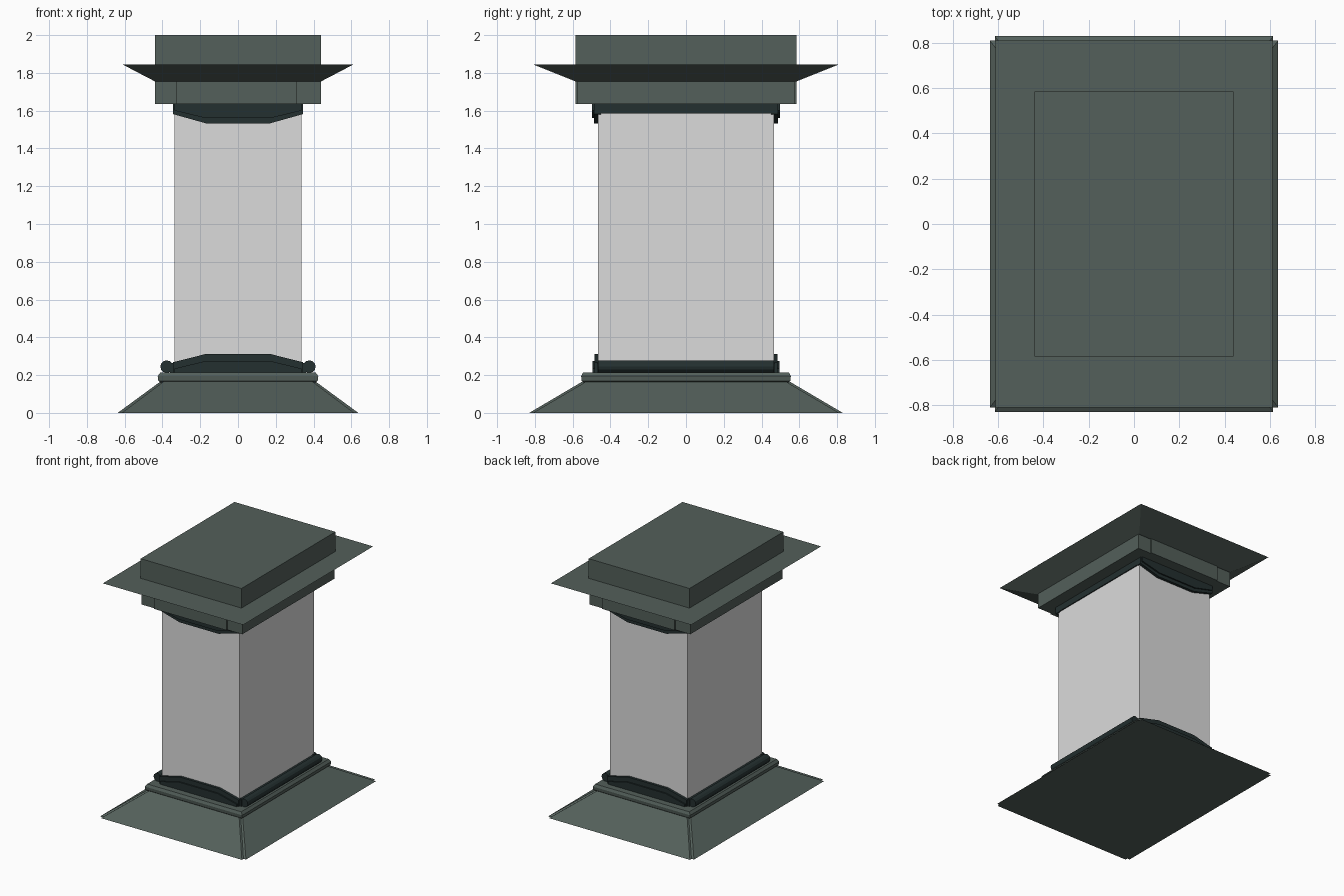
import bpy, bmesh, math
from mathutils import Matrix

if "Cube" in bpy.data.objects:
    bpy.data.objects.remove(bpy.data.objects["Cube"])


def material(name, rgb):
    m = bpy.data.materials.new(name)
    m.diffuse_color = (*rgb, 1.0)
    m.use_nodes = True
    m.node_tree.nodes["Principled BSDF"].inputs["Base Color"].default_value = m.diffuse_color
    return m


GREEN = material("grey_green", (0.087, 0.116, 0.103))
DARK = material("dark_green", (0.017, 0.029, 0.029))
STONE = material("light_grey", (0.71, 0.71, 0.71))


def finish(name, bm, mat):
    bmesh.ops.recalc_face_normals(bm, faces=bm.faces)
    me = bpy.data.meshes.new(name)
    bm.to_mesh(me)
    bm.free()
    me.materials.append(mat)
    ob = bpy.data.objects.new(name, me)
    bpy.context.collection.objects.link(ob)
    return ob


def stack(name, rings, mat):
    """Closed rectangular moulding from rings of (z, half x, half y)."""
    bm = bmesh.new()
    loops = [[bm.verts.new((sx * hx, sy * hy, z))
              for sx, sy in ((-1, -1), (1, -1), (1, 1), (-1, 1))]
             for z, hx, hy in rings]
    for a, b in zip(loops, loops[1:]):
        for i in range(4):
            j = (i + 1) % 4
            bm.faces.new((a[i], a[j], b[j], b[i]))
    bm.faces.new(loops[0])
    bm.faces.new(loops[-1])
    return finish(name, bm, mat)


def plate(name, outline, y0, y1, mat, turn=False):
    """Outline in x, z extruded along y; turn puts it on the back."""
    bm = bmesh.new()
    face = bm.faces.new([bm.verts.new((x, y0, z)) for x, z in outline])
    new = bmesh.ops.extrude_face_region(bm, geom=[face])["geom"]
    bmesh.ops.translate(bm, vec=(0, y1 - y0, 0),
                        verts=[v for v in new if isinstance(v, bmesh.types.BMVert)])
    if turn:
        bmesh.ops.rotate(bm, verts=bm.verts, matrix=Matrix.Rotation(math.pi, 3, 'Z'))
    return finish(name, bm, mat)


def arch(hx, z_flat, z_side, z_mid):
    """Plate outline with a flat edge and a raised middle."""
    return [(-hx, z_flat), (hx, z_flat), (hx, z_side),
            (0.17, z_mid), (-0.17, z_mid), (-hx, z_side)]


# Flared base skirt: two crossing pieces give the notched corners
stack("skirt_front_back", [(0, 0.615, 0.83), (0.165, 0.395, 0.55)], GREEN)
stack("skirt_sides", [(0, 0.637, 0.81), (0.165, 0.412, 0.53)], GREEN)

# Chamfered ledge above the skirt
stack("base_ledge", [(0.16, 0.41, 0.54), (0.17, 0.422, 0.552),
                     (0.195, 0.425, 0.555), (0.215, 0.41, 0.545)], GREEN)

# Shaft
stack("shaft", [(0.2, 0.337, 0.465), (1.64, 0.337, 0.465)], STONE)

# Trim plates on front and back
for side, turn in (("front", False), ("back", True)):
    plate(side + "_base_trim", arch(0.345, 0.213, 0.268, 0.312), -0.485, -0.45, DARK, turn)
    plate(side + "_base_bead", arch(0.335, 0.213, 0.235, 0.275), -0.495, -0.47, DARK, turn)
    plate(side + "_top_trim", arch(0.345, 1.637, 1.582, 1.533), -0.487, -0.45, DARK, turn)
    plate(side + "_top_bead", arch(0.335, 1.637, 1.60, 1.56), -0.498, -0.47, DARK, turn)
    # Slightly projecting block on the capital
    plate(side + "_capital_block",
          [(-0.325, 1.635), (0.31, 1.635), (0.31, 1.756), (-0.325, 1.756)],
          -0.585, -0.5, GREEN, turn)

# Trim bands and round rolls along the sides
stack("base_side_band", [(0.213, 0.36, 0.47), (0.265, 0.36, 0.47)], DARK)
stack("top_side_band", [(1.585, 0.345, 0.47), (1.637, 0.345, 0.47)], DARK)
circle = [(0.033 * math.cos(math.tau * i / 12), 0.033 * math.sin(math.tau * i / 12))
          for i in range(12)]
for side, s in (("left", -1), ("right", 1)):
    plate(side + "_roll", [(s * 0.378 + x, 0.245 + z) for x, z in circle],
          -0.465, 0.465, DARK)

# Capital, spreading cornice and top block
stack("capital", [(1.635, 0.44, 0.575), (1.756, 0.44, 0.575)], GREEN)
stack("cornice", [(1.755, 0.44, 0.585), (1.845, 0.612, 0.81)], GREEN)
stack("top_block", [(1.84, 0.44, 0.585), (2.0, 0.44, 0.585)], GREEN)
